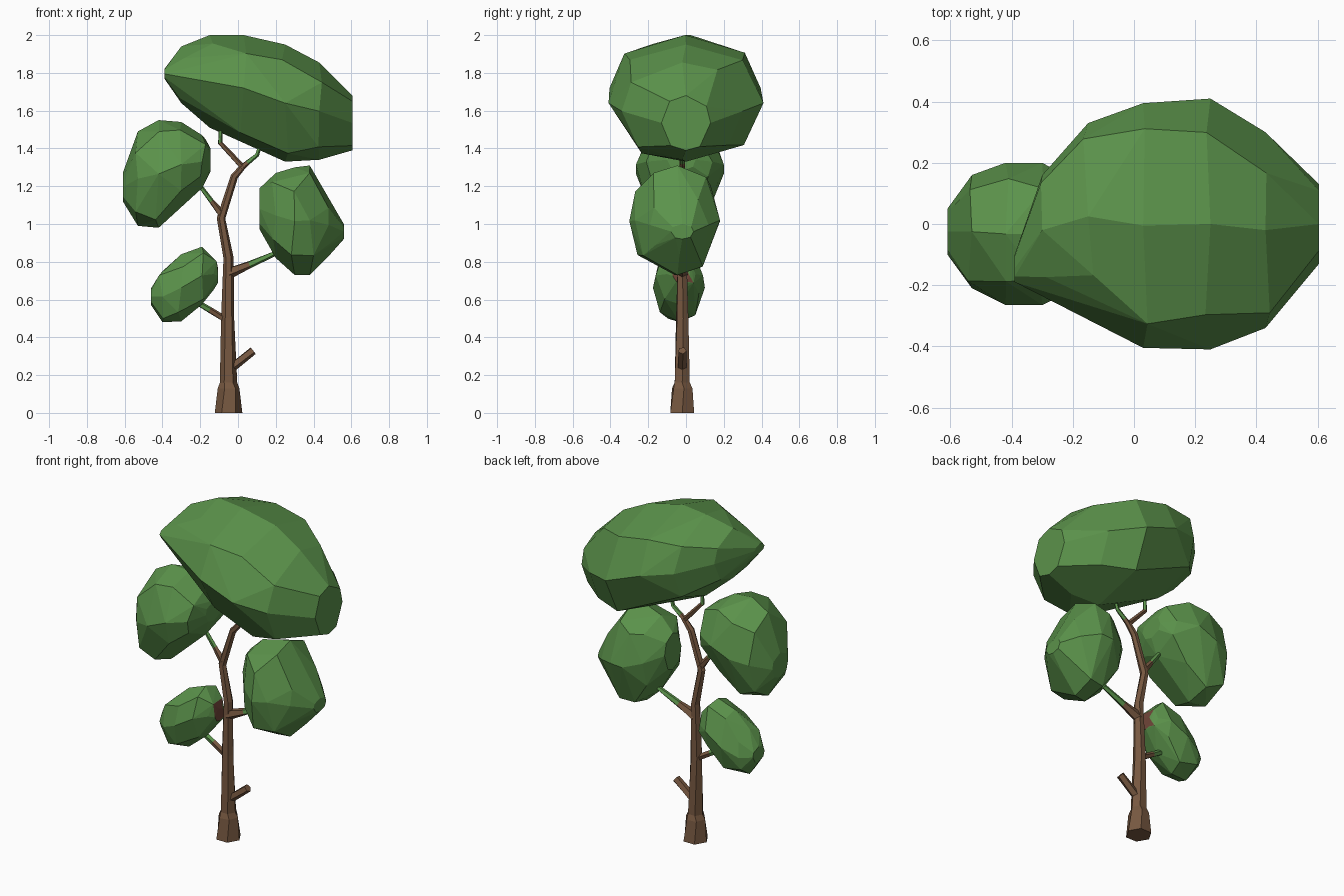
import bpy, bmesh, math, random
from mathutils import Vector

if "Cube" in bpy.data.objects:
    bpy.data.objects.remove(bpy.data.objects["Cube"])

random.seed(4)


def material(name, rgb):
    m = bpy.data.materials.new(name)
    m.diffuse_color = (*rgb, 1)
    m.use_nodes = True
    m.node_tree.nodes["Principled BSDF"].inputs["Base Color"].default_value = m.diffuse_color
    return m


BARK = material("bark brown", (0.185, 0.098, 0.052))
LEAF = material("leaf green", (0.105, 0.29, 0.07))
RED = material("reddish bark", (0.16, 0.06, 0.04))


def finish(name, bm, mats):
    bmesh.ops.recalc_face_normals(bm, faces=bm.faces)
    me = bpy.data.meshes.new(name)
    bm.to_mesh(me)
    bm.free()
    for m in mats:
        me.materials.append(m)
    ob = bpy.data.objects.new(name, me)
    bpy.context.collection.objects.link(ob)
    return ob


def limb(name, path, sides=5, green_from=99, y=-0.02):
    """Faceted tube along (x, z, radius); segments from green_from on are green."""
    bm = bmesh.new()
    pts = [Vector((x, y, z)) for x, z, r in path]
    rings = []
    for i, p in enumerate(pts):
        if i == 0 and path[0][1] == 0:
            d = Vector((0, 0, 1))
        else:
            d = (pts[min(i + 1, len(pts) - 1)] - pts[max(i - 1, 0)]).normalized()
        side = Vector((0, 1, 0))
        across = side.cross(d).normalized()
        ring = []
        for k in range(sides):
            a = 2 * math.pi * (k + 0.15 * (i % 2)) / sides
            ring.append(bm.verts.new(p + path[i][2] * (across * math.cos(a) + side * math.sin(a))))
        rings.append(ring)
    for i in range(len(rings) - 1):
        for k in range(sides):
            j = (k + 1) % sides
            f = bm.faces.new((rings[i][k], rings[i][j], rings[i + 1][j], rings[i + 1][k]))
            f.material_index = int(i >= green_from)
    bm.faces.new(rings[0])
    bm.faces.new(rings[-1]).material_index = int(green_from < 99)
    return finish(name, bm, [BARK, LEAF])


def foliage(name, stations, sides=8, patch=False):
    """Faceted clump hulled round rings at stations (x, y0, y1, z0, z1)."""
    bm = bmesh.new()
    last = len(stations) - 1
    for i, (x, y0, y1, z0, z1) in enumerate(stations):
        for k in range(sides):
            a = 2 * math.pi * k / sides
            dx = 0
            if k % 2:
                a += random.uniform(-0.25, 0.25)
                dx = random.uniform(-0.02, 0.02) if 0 < i < last else 0
            c, s = math.cos(a), math.sin(a)
            c = math.copysign(abs(c) ** 0.9, c)
            s = math.copysign(abs(s) ** 0.9, s)
            bm.verts.new((x + dx, (y0 + y1) / 2 + c * (y1 - y0) / 2,
                          (z0 + z1) / 2 + s * (z1 - z0) / 2))
    res = bmesh.ops.convex_hull(bm, input=bm.verts)
    loose = [v for v in bm.verts if not v.link_faces]
    bmesh.ops.delete(bm, geom=loose, context='VERTS')
    bmesh.ops.dissolve_limit(bm, angle_limit=math.radians(7),
                             verts=bm.verts, edges=bm.edges)
    if patch:  # bark-coloured end turned to the trunk
        bm.normal_update()
        for f in bm.faces:
            f.material_index = int(f.normal.x > 0.93)
    return finish(name, bm, [LEAF, RED])


# Trunk with flared foot
limb("trunk", [(-0.05, 0, 0.073), (-0.05, 0.13, 0.058), (-0.05, 0.16, 0.046),
               (-0.055, 0.5, 0.035), (-0.05, 0.82, 0.027), (-0.09, 1.03, 0.023),
               (-0.02, 1.25, 0.02), (0.03, 1.31, 0.016)], sides=6)

# Branches
limb("cut_stub", [(-0.04, 0.235, 0.025), (0.08, 0.33, 0.023)])
limb("lower_left_branch", [(-0.06, 0.49, 0.018), (-0.15, 0.545, 0.017), (-0.26, 0.61, 0.015)], green_from=1)
limb("right_branch", [(-0.05, 0.74, 0.032), (0.06, 0.785, 0.02), (0.22, 0.855, 0.013)], green_from=1)
limb("upper_left_branch", [(-0.085, 1.05, 0.022), (-0.14, 1.12, 0.014), (-0.23, 1.24, 0.011)], green_from=1)
limb("top_left_twig", [(0.025, 1.30, 0.016), (-0.095, 1.43, 0.013), (-0.09, 1.56, 0.009)], green_from=1)
limb("top_right_twig", [(0.015, 1.295, 0.016), (0.05, 1.325, 0.014), (0.1, 1.365, 0.012), (0.13, 1.46, 0.009)],
     green_from=1)

# Foliage clumps
foliage("crown_foliage", [(-0.39, -0.19, -0.1, 1.77, 1.82), (-0.3, -0.2, 0.16, 1.64, 1.94),
                          (-0.15, -0.28, 0.33, 1.51, 2.0), (0.03, -0.405, 0.395, 1.44, 2.0),
                          (0.25, -0.41, 0.41, 1.33, 1.95), (0.43, -0.34, 0.3, 1.34, 1.855),
                          (0.605, -0.13, 0.13, 1.39, 1.68)], sides=8)
foliage("upper_left_foliage", [(-0.61, -0.1, 0.05, 1.12, 1.27), (-0.53, -0.21, 0.16, 0.99, 1.49),
                               (-0.42, -0.265, 0.2, 0.98, 1.55), (-0.3, -0.265, 0.2, 1.09, 1.54),
                               (-0.19, -0.21, 0.14, 1.19, 1.47), (-0.145, -0.1, 0.05, 1.28, 1.4)])
foliage("right_foliage", [(0.115, -0.12, 0.04, 0.97, 1.19), (0.2, -0.23, 0.13, 0.82, 1.27),
                          (0.3, -0.3, 0.18, 0.73, 1.3), (0.38, -0.27, 0.18, 0.73, 1.31),
                          (0.48, -0.19, 0.12, 0.83, 1.16), (0.56, -0.08, 0.04, 0.92, 1.0)])
foliage("lower_left_foliage", [(-0.46, -0.09, 0.02, 0.57, 0.66), (-0.4, -0.14, 0.07, 0.48, 0.75),
                               (-0.3, -0.175, 0.1, 0.485, 0.84), (-0.19, -0.16, 0.09, 0.575, 0.88),
                               (-0.13, -0.1, 0.05, 0.65, 0.82), (-0.105, -0.07, 0.02, 0.69, 0.76)], patch=True)
